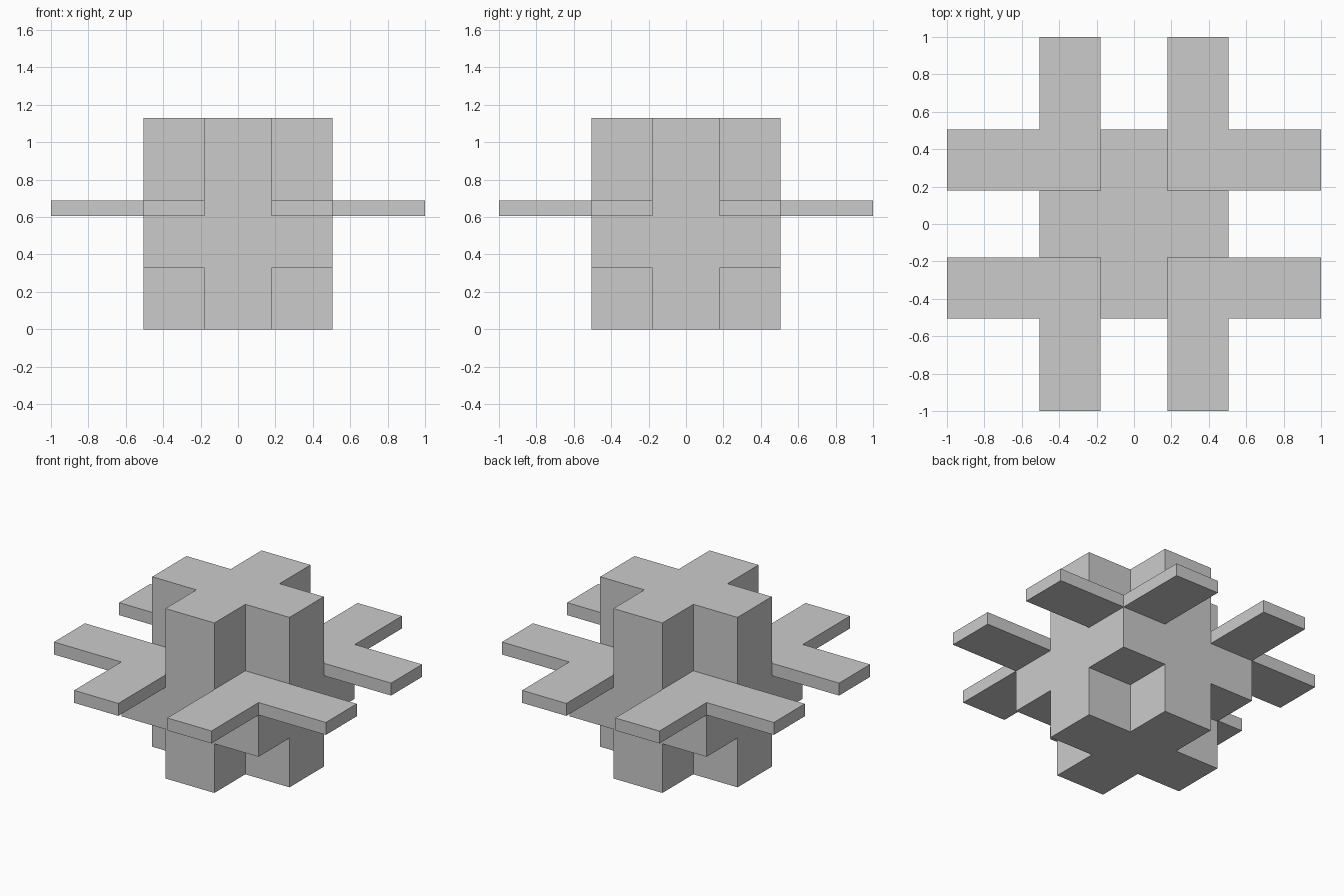
import bpy, bmesh, math
from itertools import product

if "Cube" in bpy.data.objects:
    bpy.data.objects.remove(bpy.data.objects["Cube"])

# Grid lines that bound every block
XY = [-1.0, -0.505, -0.18, 0.18, 0.505, 1.0]
Z = [0.0, 0.327, 0.605, 0.688, 1.13]


def filled(i, j, k):
    """True where the cell of the grid is solid."""
    if not (0 <= i < 5 and 0 <= j < 5 and 0 <= k < 4):
        return False
    a, b = abs(i - 2), abs(j - 2)
    cross_column = max(a, b) <= 1 and min(a, b) == 0
    corner_block = a == b == 1 and k in (1, 2)
    plate_arm = {a, b} == {1, 2} and k == 2
    return cross_column or corner_block or plate_arm


def skin(name):
    """Make one clean outer skin around the solid cells."""
    bm = bmesh.new()
    for cell in product(range(5), range(5), range(4)):
        if not filled(*cell):
            continue
        for axis, side in product(range(3), (0, 1)):
            near = list(cell)
            near[axis] += 2 * side - 1
            if filled(*near):
                continue
            ring = []
            for u, v in ((0, 0), (1, 0), (1, 1), (0, 1)):
                p = list(cell)
                p[axis] += side
                p[(axis + 1) % 3] += u
                p[(axis + 2) % 3] += v
                ring.append(bm.verts.new((XY[p[0]], XY[p[1]], Z[p[2]])))
            bm.faces.new(ring if side else ring[::-1])
    bmesh.ops.remove_doubles(bm, verts=bm.verts, dist=1e-4)
    bmesh.ops.dissolve_limit(bm, angle_limit=math.radians(1),
                             verts=bm.verts, edges=bm.edges)
    mesh = bpy.data.meshes.new(name)
    bm.to_mesh(mesh)
    bm.free()
    obj = bpy.data.objects.new(name, mesh)
    bpy.context.collection.objects.link(obj)
    return obj


# Cross column, corner blocks and L-shaped plates as one solid
skin("cross_column_with_plates")
